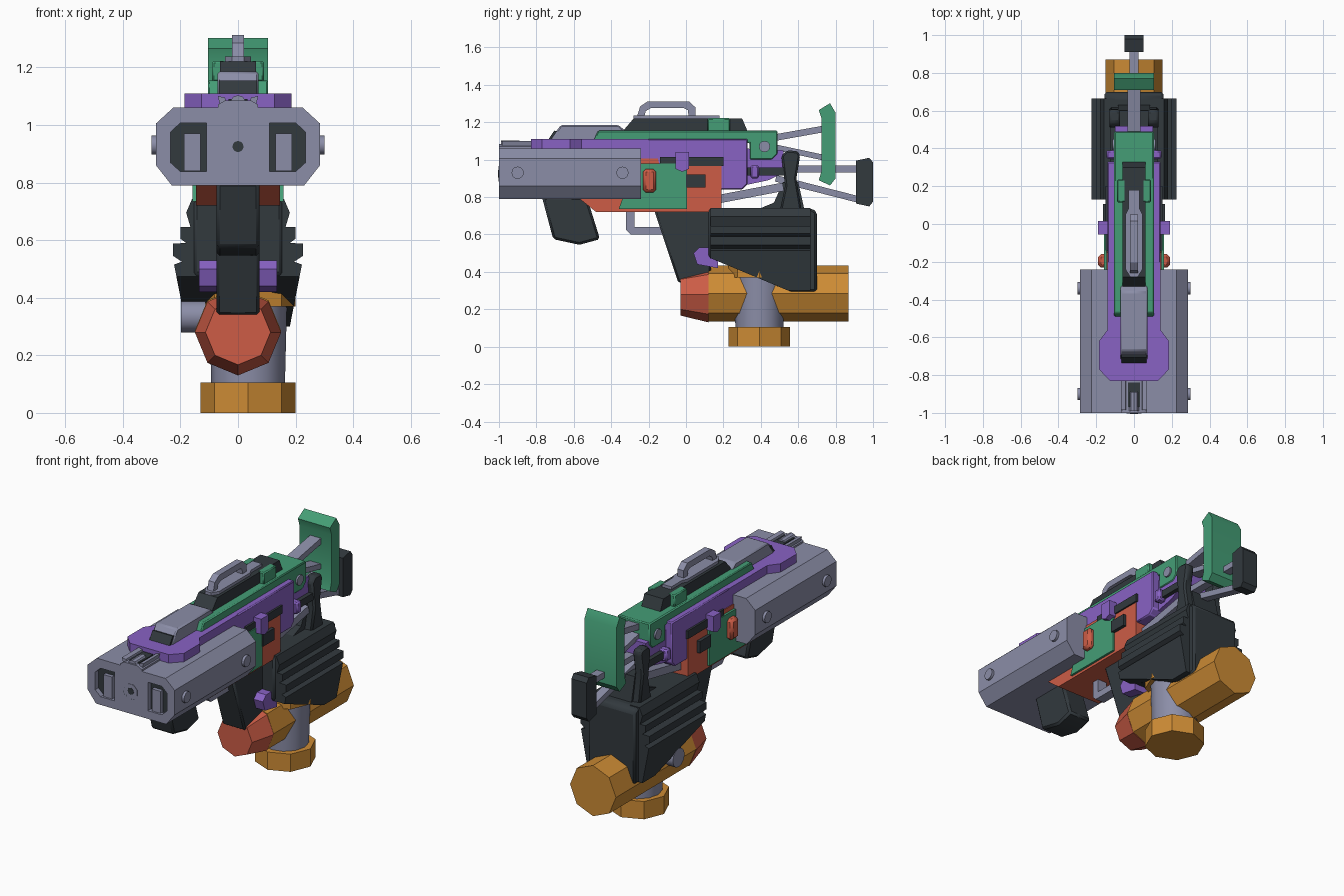
import bpy, bmesh, math
from mathutils import Vector, Matrix

def material(name, rgb):
    m = bpy.data.materials.new(name)
    m.diffuse_color = (*rgb, 1)
    return m

GREY = material("steel grey", (0.26, 0.27, 0.39))
DARK = material("charcoal", (0.032, 0.041, 0.048))
ORANGE = material("amber", (0.61, 0.26, 0.035))
GREEN = material("green", (0.058, 0.34, 0.18))
PURPLE = material("purple", (0.246, 0.122, 0.55))
RED = material("coral red", (0.61, 0.108, 0.062))

def finish(name, bm, mat, bevel=0, segs=1):
    bmesh.ops.recalc_face_normals(bm, faces=bm.faces)
    me = bpy.data.meshes.new(name)
    bm.to_mesh(me)
    bm.free()
    me.materials.append(mat)
    ob = bpy.data.objects.new(name, me)
    bpy.context.collection.objects.link(ob)
    if bevel:
        b = ob.modifiers.new("edges", 'BEVEL')
        b.width, b.segments, b.limit_method = bevel, segs, 'ANGLE'
    return ob

PLACE = {'x': lambda u, v, d: (d, u, v),   # profile in (y, z)
         'y': lambda u, v, d: (u, d, v),   # profile in (x, z)
         'z': lambda u, v, d: (u, v, d)}   # profile in (x, y)

def prism(name, axis, pts, a, b, mat, bevel=0, cut=None):
    bm = bmesh.new()
    lo = [bm.verts.new(PLACE[axis](u, v, a)) for u, v in pts]
    hi = [bm.verts.new(PLACE[axis](u, v, b)) for u, v in pts]
    n = len(pts)
    bm.faces.new(lo)
    bm.faces.new(hi)
    for i in range(n):
        bm.faces.new((lo[i], lo[(i + 1) % n], hi[(i + 1) % n], hi[i]))
    if cut:
        geom = bm.verts[:] + bm.edges[:] + bm.faces[:]
        r = bmesh.ops.bisect_plane(bm, geom=geom, plane_co=cut[0], plane_no=cut[1], clear_outer=True)
        edges = [e for e in r['geom_cut'] if isinstance(e, bmesh.types.BMEdge)]
        bmesh.ops.holes_fill(bm, edges=edges, sides=0)
    return finish(name, bm, mat, bevel)

def pair(name, axis, pts, a, b, mat, bevel=0, cut=None):
    """Same part on both sides of x = 0."""
    prism(name + "_right", axis, pts, a, b, mat, bevel, cut)
    if axis == 'x':
        prism(name + "_left", axis, pts, -a, -b, mat, bevel, cut)
    else:
        prism(name + "_left", axis, [(-u, v) for u, v in pts], a, b, mat, bevel, cut)

def rect(u0, u1, v0, v1):
    return [(u0, v0), (u1, v0), (u1, v1), (u0, v1)]

def both(half):
    """Close a right-half outline by reflecting it."""
    return half + [(-u, v) for u, v in reversed(half)]

def drum(name, axis, centre, r1, r2, depth, sides, mat, turn=0):
    bm = bmesh.new()
    bmesh.ops.create_cone(bm, cap_ends=True, segments=sides, radius1=r1, radius2=r2, depth=depth)
    m = Matrix.Rotation(turn, 4, 'Z')
    if axis == 'x':
        m = Matrix.Rotation(math.pi / 2, 4, 'Y') @ m
    elif axis == 'y':
        m = Matrix.Rotation(-math.pi / 2, 4, 'X') @ m
    bm.transform(Matrix.Translation(centre) @ m)
    return finish(name, bm, mat)

def beam(name, p, q, w, x0, x1, mat):
    """Flat bar between two (y, z) points."""
    p, q = Vector(p), Vector(q)
    d = (q - p).normalized() * w / 2
    n = Vector((-d.y, d.x))
    return prism(name, 'x', [tuple(v) for v in (p - n, q - n, q + n, p + n)], x0, x1, mat)

# Barrel shroud with two front recesses
shroud = prism("barrel_shroud", 'y', both([(0.23, 0.79), (0.285, 0.86), (0.285, 1.005), (0.225, 1.06)]), -1, -0.24, GREY)
slot = [(0.11, 0.838), (0.2, 0.838), (0.235, 0.87), (0.235, 0.975), (0.2, 1.007), (0.11, 1.007)]
for s, side in ((1, "right"), (-1, "left")):
    pts = [(s * u, v) for u, v in slot]
    c = prism("slot_cutter_" + side, 'y', pts, -1.1, -0.93, DARK)
    c.hide_render = True
    c.display_type = 'WIRE'
    mod = shroud.modifiers.new("slot", 'BOOLEAN')
    mod.operation, mod.object, mod.solver = 'DIFFERENCE', c, 'EXACT'
pair("slot_lining", 'y', slot, -0.97, -0.92, DARK)
pair("slot_bar", 'y', rect(0.13, 0.187, 0.84, 0.97), -0.992, -0.93, GREY)
T8 = math.pi / 8
drum("muzzle_ring", 'y', (0, -0.985, 0.925), 0.057, 0.057, 0.03, 8, DARK, T8)
drum("muzzle_face", 'y', (0, -0.985, 0.925), 0.044, 0.044, 0.03, 8, GREY, T8).location.y = 0.0
bpy.data.objects["muzzle_ring"].location.y = 0.004
for o, dy in (("muzzle_ring", 0.002), ("muzzle_face", 0.0005)):
    bpy.data.objects[o].location.y = dy - 0.003 + (0.001 if o == "muzzle_ring" else 0)
drum("bore", 'y', (0, -0.99, 0.925), 0.02, 0.02, 0.03, 8, DARK).location.y = 0.0
bpy.data.objects["bore"].location.y = 0.001 - 0.001
for s, side in ((1, "right"), (-1, "left")):
    for i, y in enumerate((-0.9, -0.34)):
        drum(f"shroud_bolt_{side}_{i}", 'x', (s * 0.28, y, 0.93), 0.033, 0.033, 0.04, 12, GREY)
    drum("rail_bolt_" + side, 'x', (s * 0.1, 0.42, 1.07), 0.03, 0.03, 0.03, 12, GREY)

# Front sight
prism("sight_base", 'y', both([(0.07, 1.04), (0.07, 1.07), (0.045, 1.085)]), -1, -0.8, GREY)
pair("sight_ear", 'y', [(0.035, 1.06), (0.06, 1.06), (0.07, 1.10), (0.045, 1.095)], -0.985, -0.8, GREY)
prism("sight_notch", 'z', rect(-0.033, 0.033, -0.97, -0.84), 1.07, 1.09, DARK)
drum("sight_post", 'y', (0, -0.94, 1.075), 0.028, 0.028, 0.1, 10, GREY)

# Upper receiver
prism("top_plate", 'z', both([(0.127, -0.83), (0.185, -0.77), (0.185, -0.62), (0.14, -0.56), (0.14, -0.2)]), 1.055, 1.11, PURPLE)
prism("upper_receiver", 'x', [(-0.26, 0.9), (0.18, 0.9), (0.18, 0.84), (0.3, 0.84), (0.33, 0.87), (0.33, 1.11), (-0.26, 1.11)],
      -0.14, 0.14, PURPLE, 0.006)
prism("rear_receiver", 'x', [(0.3, 0.86), (0.44, 0.89), (0.52, 0.93), (0.52, 1.05), (0.3, 1.06)], -0.1, 0.1, PURPLE)
prism("top_rail", 'x', [(-0.5, 1.09), (0.34, 1.09), (0.34, 1.0), (0.46, 1.0), (0.49, 1.03), (0.49, 1.155), (-0.47, 1.155)],
      -0.105, 0.105, GREEN, 0.006)
prism("barrel_hump", 'x', [(-0.73, 1.1), (-0.67, 1.185), (-0.36, 1.185), (-0.32, 1.15), (-0.32, 1.1)], -0.072, 0.072, GREY, 0.008)
prism("hump_front", 'x', [(-0.735, 1.11), (-0.705, 1.155), (-0.68, 1.15), (-0.68, 1.11)], -0.066, 0.066, DARK)
prism("sight_rail", 'x', [(-0.34, 1.15), (-0.28, 1.22), (0.3, 1.22), (0.33, 1.15)], -0.062, 0.062, DARK)
pair("rail_clip", 'x', rect(0.115, 0.235, 1.15, 1.222), 0.045, 0.09, GREEN, 0.006)
prism("handle_base", 'z', both([(0.02, -0.28), (0.045, -0.24), (0.045, 0.05), (0.03, 0.08), (0.03, 0.18)]), 1.21, 1.237, GREY)
prism("handle", 'x', [(-0.265, 1.22), (-0.245, 1.285), (-0.205, 1.312), (0.015, 1.312), (0.05, 1.28), (0.05, 1.22),
                      (0.015, 1.22), (0.01, 1.265), (-0.01, 1.275), (-0.19, 1.275), (-0.215, 1.26), (-0.225, 1.22)], -0.02, 0.02, GREY)

# Lower receiver and side details
prism("lower_receiver", 'x', [(-0.58, 0.8), (-0.48, 0.72), (0.17, 0.72), (0.19, 0.74), (0.19, 0.965), (-0.14, 0.965),
                              (-0.15, 1.005), (-0.26, 1.005), (-0.26, 0.8)], -0.145, 0.145, RED)
pair("side_plate", 'x', [(-0.36, 0.735), (0.005, 0.735), (0.005, 0.98), (-0.24, 0.98), (-0.24, 0.79), (-0.34, 0.79)], 0.13, 0.158, GREEN)
pair("side_knob", 'x', rect(-0.23, -0.16, 0.825, 0.95), 0.14, 0.19, RED, 0.015)
pair("ejection_slot", 'x', rect(-0.14, 0.2, 0.967, 1.015), 0.13, 0.152, DARK)
pair("side_slot", 'x', rect(0, 0.105, 0.85, 0.92), 0.13, 0.165, DARK)
pair("side_tab", 'x', [(-0.055, 0.95), (-0.02, 0.935), (0.015, 0.95), (0.015, 1.04), (-0.055, 1.04)], 0.13, 0.19, PURPLE)
pair("rear_bar", 'x', rect(0.31, 0.55, 0.915, 0.957), 0.09, 0.125, DARK)
pair("rear_catch", 'x', rect(0.345, 0.39, 0.9, 0.97), 0.09, 0.145, PURPLE, 0.008)

# Grips and trigger guard
prism("foregrip", 'x', [(-0.77, 0.8), (-0.71, 0.575), (-0.57, 0.545), (-0.46, 0.575), (-0.53, 0.8)], -0.075, 0.075, DARK, 0.012)
prism("trigger_guard", 'x', [(-0.32, 0.73), (-0.32, 0.625), (-0.295, 0.6), (-0.08, 0.6), (-0.08, 0.64), (-0.275, 0.64), (-0.275, 0.73)],
      -0.03, 0.03, GREY)
prism("pistol_grip", 'x', [(-0.17, 0.73), (-0.04, 0.34), (0.13, 0.37), (0.16, 0.73)], -0.075, 0.075, DARK, 0.01)
prism("grip_band", 'x', [(0.04, 0.5), (0.06, 0.44), (0.17, 0.42), (0.17, 0.53), (0.07, 0.53)], -0.135, 0.135, PURPLE)

# Tank, its front cone, and the canister crossing it
drum("tank", 'y', (0, 0.495, 0.285), 0.15, 0.15, 0.75, 8, ORANGE)
drum("tank_nose", 'y', (0, 0.045, 0.28), 0.113, 0.15, 0.15, 8, RED)
drum("canister_base", 'z', (0.035, 0.392, 0.0525), 0.165, 0.165, 0.105, 8, ORANGE)
drum("canister_neck", 'z', (0.035, 0.392, 0.24), 0.128, 0.135, 0.28, 12, GREY)
drum("canister_collar", 'z', (0.035, 0.392, 0.402), 0.165, 0.165, 0.065, 8, ORANGE)
drum("tank_valve", 'x', (-0.155, 0.35, 0.335), 0.055, 0.055, 0.085, 12, GREY)

# Stock body with stepped side louvres
prism("stock_core", 'x', [(0.12, 0.74), (0.12, 0.478), (0.56, 0.294), (0.7, 0.294), (0.7, 0.72), (0.67, 0.74)],
      -0.155, 0.155, DARK, 0.012)
louvre = [(0.1, 0.742), (0.16, 0.742), (0.18, 0.695), (0.165, 0.645), (0.2, 0.645), (0.2, 0.605), (0.18, 0.59),
          (0.225, 0.588), (0.225, 0.545), (0.195, 0.525), (0.222, 0.515), (0.18, 0.3), (0.1, 0.3)]
pair("stock_louvre", 'y', louvre, 0.13, 0.665, DARK, 0, ((0, 0.13, 0.474), (0, -0.386, -0.923)))
prism("stock_bridge", 'x', [(0.3, 0.7), (0.64, 0.7), (0.6, 0.88), (0.52, 0.88), (0.47, 0.77)], -0.085, 0.085, DARK)
pair("stock_post", 'x', [(0.5, 0.72), (0.53, 0.86), (0.51, 1.02), (0.54, 1.05), (0.6, 1.045), (0.61, 1.02), (0.59, 0.9), (0.62, 0.72)],
     0.075, 0.13, DARK, 0.01)

# Rear struts, cheek plate and shoulder pad
beam("upper_strut", (0.46, 1.115), (0.74, 1.165), 0.035, -0.035, 0.035, GREY)
beam("middle_strut", (0.46, 1.07), (0.74, 1.01), 0.03, -0.035, 0.035, GREY)
beam("pad_strut", (0.48, 0.95), (0.93, 0.95), 0.035, -0.025, 0.025, GREY)
beam("lower_strut", (0.48, 0.9), (0.93, 0.785), 0.035, -0.025, 0.025, GREY)
pair_args = ((0.18, 0.79), (0.52, 0.855), 0.045)
beam("under_strut", *pair_args, -0.1, 0.1, GREY)
prism("cheek_plate", 'x', [(0.71, 1.265), (0.77, 1.302), (0.8, 1.25), (0.8, 0.9), (0.77, 0.862), (0.71, 0.89),
                           (0.725, 0.94), (0.725, 1.22)], -0.105, 0.105, GREEN)
prism("shoulder_pad", 'x', [(0.91, 0.765), (0.98, 0.75), (1.0, 0.775), (1.0, 0.985), (0.98, 1.01), (0.91, 0.995)],
      -0.05, 0.05, DARK)

# Smooth only the many-sided round parts
for ob in bpy.context.scene.objects:
    ob.select_set(not ob.hide_render)
bpy.context.view_layer.objects.active = shroud
bpy.ops.object.shade_smooth_by_angle(angle=math.radians(32))
